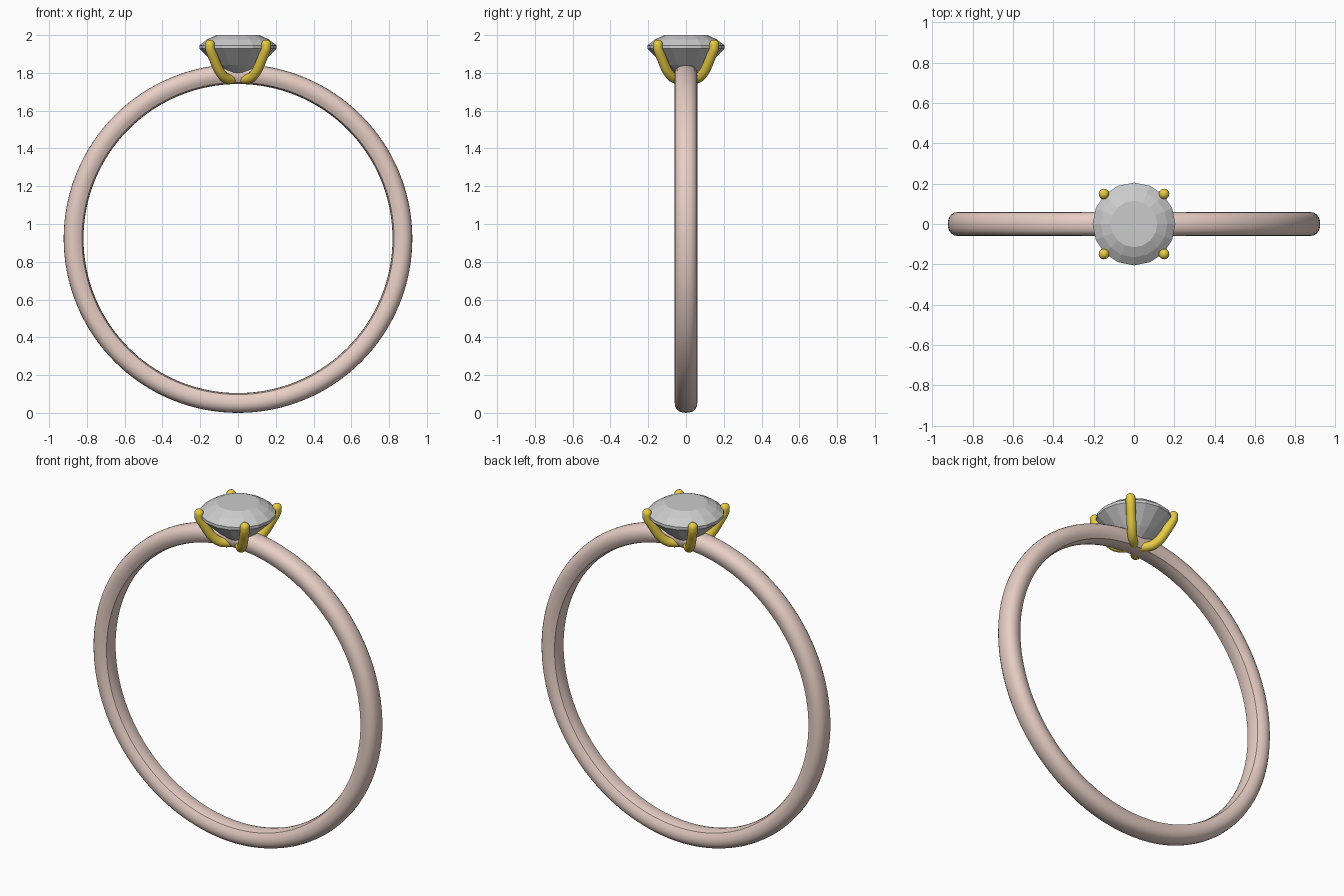
import bpy, bmesh, math
from mathutils import Vector

if "Cube" in bpy.data.objects:
    bpy.data.objects.remove(bpy.data.objects["Cube"])


def material(name, rgb):
    m = bpy.data.materials.new(name)
    m.diffuse_color = (*rgb, 1)
    m.use_nodes = True
    m.node_tree.nodes["Principled BSDF"].inputs["Base Color"].default_value = m.diffuse_color
    return m


def add_object(name, bm, mat=None):
    bmesh.ops.recalc_face_normals(bm, faces=bm.faces)
    me = bpy.data.meshes.new(name)
    bm.to_mesh(me)
    bm.free()
    ob = bpy.data.objects.new(name, me)
    bpy.context.collection.objects.link(ob)
    if mat:
        me.materials.append(mat)
    return ob


def smooth(ob, degrees):
    bpy.ops.object.select_all(action='DESELECT')
    ob.select_set(True)
    bpy.context.view_layer.objects.active = ob
    bpy.ops.object.shade_smooth_by_angle(angle=math.radians(degrees))


rose = material("rose_gold", (0.80, 0.62, 0.56))
gold = material("yellow_gold", (0.80, 0.60, 0.06))

# Band: rounded section (radius, half width) swept round the y axis
CENTRE_Z = 0.923
half = [(0.923, 0.0), (0.921, 0.018), (0.916, 0.034), (0.906, 0.047),
        (0.890, 0.057), (0.868, 0.060), (0.846, 0.054), (0.826, 0.042),
        (0.820, 0.022), (0.818, 0.0)]
section = half + [(r, -y) for r, y in half[-2:0:-1]]
SEG = 128
bm = bmesh.new()
rings = []
for i in range(SEG):
    a = 2 * math.pi * i / SEG
    rings.append([bm.verts.new((r * math.cos(a), y, CENTRE_Z + r * math.sin(a)))
                  for r, y in section])
n = len(section)
for i in range(SEG):
    p, q = rings[i], rings[(i + 1) % SEG]
    for j in range(n):
        k = (j + 1) % n
        bm.faces.new((p[j], p[k], q[k], q[j]))
smooth(add_object("band", bm, rose), 32)

# Stone: flat-faceted round cut with table, crown, girdle and pavilion
SIDES = 16
bm = bmesh.new()
levels = []
for r, z in [(0.115, 2.0), (0.165, 1.976), (0.205, 1.945), (0.205, 1.928), (0.115, 1.842)]:
    levels.append([bm.verts.new((r * math.cos(2 * math.pi * i / SIDES),
                                 r * math.sin(2 * math.pi * i / SIDES), z))
                   for i in range(SIDES)])
bm.faces.new(levels[0])
for up, low in zip(levels, levels[1:]):
    for i in range(SIDES):
        j = (i + 1) % SIDES
        bm.faces.new((up[i], up[j], low[j], low[i]))
tip = bm.verts.new((0, 0, 1.755))
for i in range(SIDES):
    bm.faces.new((levels[-1][i], levels[-1][(i + 1) % SIDES], tip))
add_object("stone", bm)

# Prongs: four round wires on the diagonals, meeting under the stone
THICK = 0.026
path = [(0.0, 1.775), (0.035, 1.767), (0.07, 1.776), (0.10, 1.812),
        (0.125, 1.868), (0.146, 1.922), (0.149, 1.950)]
# refine the path with a Catmull-Rom spline, then round off the tip
ext = [(-0.035, 1.767)] + path + [(0.150, 1.975)]
wire = []
for a, b, c, d in zip(ext, ext[1:], ext[2:], ext[3:]):
    a, b, c, d = (Vector(v) for v in (a, b, c, d))
    for s in range(4):
        t = s / 4
        wire.append((0.5 * (2 * b + (c - a) * t + (2 * a - 5 * b + 4 * c - d) * t * t
                            + (3 * b - a - 3 * c + d) * t ** 3), THICK))
end = Vector(path[-1])
for s in range(6):
    t = s / 6 * math.pi / 2
    wire.append((end + Vector((0, THICK * math.sin(t))), THICK * math.cos(t)))

for name, sx, sy in [("front_left", -1, -1), ("front_right", 1, -1),
                     ("back_left", -1, 1), ("back_right", 1, 1)]:
    out = Vector((sx, sy, 0)).normalized()
    side = Vector((-out.y, out.x, 0))
    bm = bmesh.new()
    loops = []
    for i, (p, r) in enumerate(wire):
        nxt, prv = wire[min(i + 1, len(wire) - 1)][0], wire[max(i - 1, 0)][0]
        tan = (out * (nxt.x - prv.x) * math.sqrt(2) + Vector((0, 0, nxt.y - prv.y))).normalized()
        nor = side.cross(tan)
        c = Vector((sx * p.x, sy * p.x, p.y))
        loops.append([bm.verts.new(c + r * (math.cos(u) * side + math.sin(u) * nor))
                      for u in (2 * math.pi * k / 16 for k in range(16))])
    for p, q in zip(loops, loops[1:]):
        for k in range(16):
            m = (k + 1) % 16
            bm.faces.new((p[k], p[m], q[m], q[k]))
    bm.faces.new(loops[0])
    bm.faces.new(loops[-1])
    smooth(add_object(name + "_prong", bm, gold), 50)
